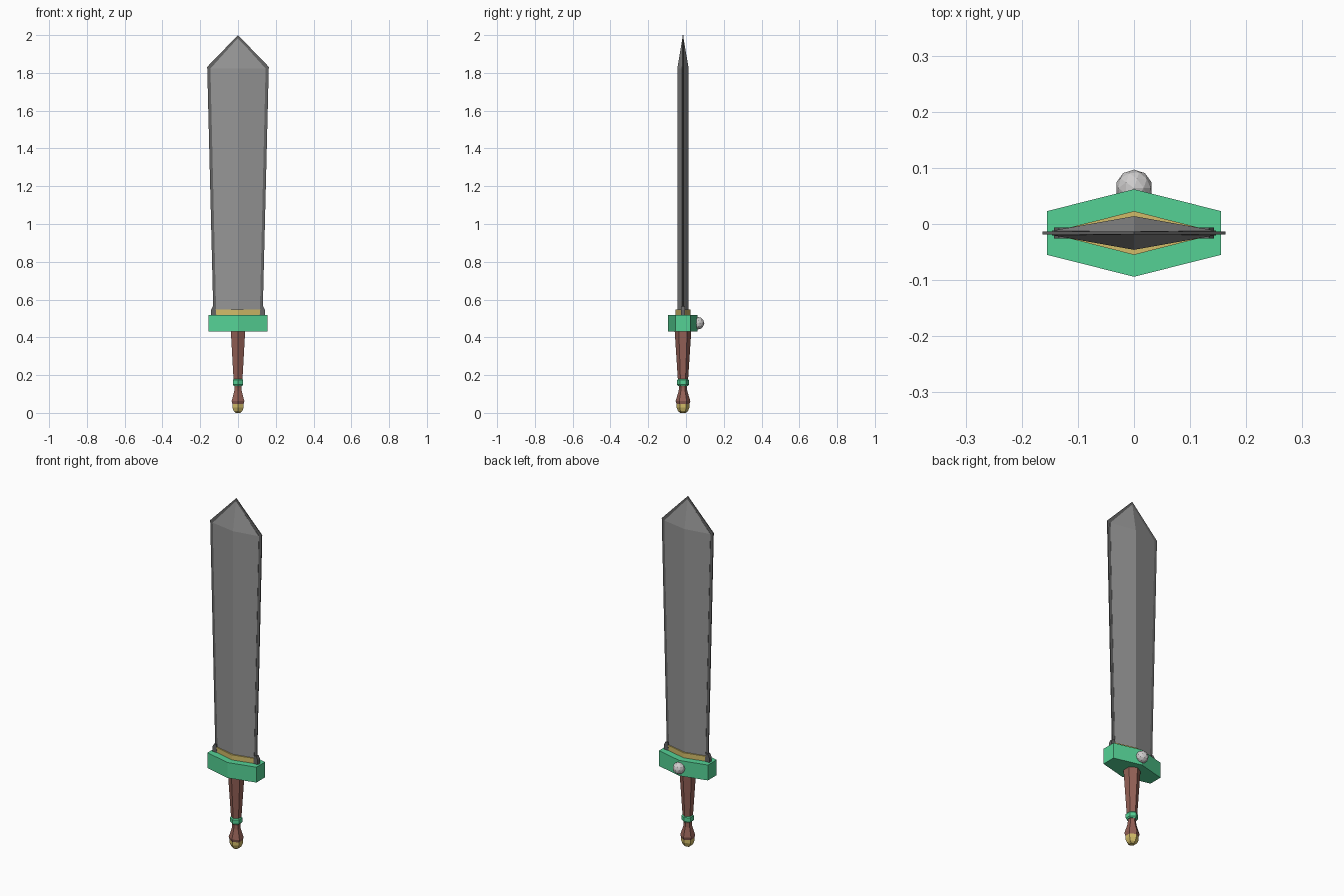
import bpy
import bmesh
import math
from mathutils import Matrix

cube = bpy.data.objects.get("Cube")
if cube:
    bpy.data.objects.remove(cube, do_unlink=True)

CY = -0.016  # depth of the sword's long axis


def material(name, color):
    mat = bpy.data.materials.new(name)
    mat.use_nodes = True
    rgba = (*color, 1)
    mat.diffuse_color = rgba
    mat.node_tree.nodes["Principled BSDF"].inputs["Base Color"].default_value = rgba
    return mat


STEEL = material("steel grey", (0.30, 0.30, 0.30))
EDGE = material("dark steel", (0.13, 0.13, 0.13))
GREEN = material("jade green", (0.09, 0.64, 0.30))
GOLD = material("gold", (0.64, 0.50, 0.14))
LEATHER = material("red brown leather", (0.30, 0.12, 0.095))
PEARL = material("pale stone", (0.62, 0.61, 0.61))


def finish(name, bm, mat, y=CY):
    bmesh.ops.remove_doubles(bm, verts=bm.verts, dist=0.00001)
    bmesh.ops.recalc_face_normals(bm, faces=bm.faces)
    mesh = bpy.data.meshes.new(name)
    bm.to_mesh(mesh)
    bm.free()
    mesh.materials.append(mat)
    obj = bpy.data.objects.new(name, mesh)
    obj.location.y = y
    bpy.context.collection.objects.link(obj)
    return obj


def loft(name, rings, mat):
    """Skin a stack of equally long closed rings and cap both ends."""
    bm = bmesh.new()
    loops = [[bm.verts.new(p) for p in ring] for ring in rings]
    n = len(loops[0])
    for low, high in zip(loops, loops[1:]):
        for i in range(n):
            j = (i + 1) % n
            bm.faces.new((low[i], low[j], high[j], high[i]))
    bm.faces.new(loops[0])
    bm.faces.new(loops[-1])
    return finish(name, bm, mat)


def lozenge(half_x, side_y, mid_y, z):
    """Six-point section: thick in the middle, thin at both sides."""
    return [(half_x, -side_y, z), (half_x, side_y, z), (0, mid_y, z),
            (-half_x, side_y, z), (-half_x, -side_y, z), (0, -mid_y, z)]


def turned(name, profile, mat):
    """Six-sided turned part from (radius, height) pairs."""
    rings = []
    for r, z in profile:
        angles = [math.radians(30 + 60 * i) for i in range(6)]
        rings.append([(r * math.cos(a), r * math.sin(a), z) for a in angles])
    return loft(name, rings, mat)


# Blade body with a central ridge that thins to the point
loft("blade_body", [lozenge(0.115, 0.004, 0.030, 0.50),
                    lozenge(0.146, 0.004, 0.030, 1.823),
                    lozenge(0.001, 0.002, 0.003, 1.984)], STEEL)

# Thin dark cutting edge around the body
outline = [(0.130, 0.50), (0.163, 1.832), (0, 2.0), (-0.163, 1.832), (-0.130, 0.50)]
loft("blade_edge", [[(x, y, z) for x, z in outline] for y in (-0.0025, 0.0025)], EDGE)

# Small shoulders at the foot of the cutting edge
for side, s in (("left", 1), ("right", -1)):
    foot = [(s * 0.114, 0.51), (s * 0.143, 0.51), (s * 0.143, 0.545),
            (s * 0.134, 0.563), (s * 0.120, 0.563)]
    loft(side + "_shoulder", [[(x, y, z) for x, z in foot] for y in (-0.010, 0.010)], EDGE)

# Collar and guard
loft("collar", [lozenge(0.130, 0.006, 0.039, z) for z in (0.50, 0.547)], GOLD)
loft("guard", [lozenge(0.155, 0.039, 0.078, z) for z in (0.43, 0.518)], GREEN)

# Faceted stone on the back of the guard
bm = bmesh.new()
bmesh.ops.create_icosphere(bm, subdivisions=2, radius=0.033,
                           matrix=Matrix.Translation((0, 0, 0.475)))
finish("guard_stone", bm, PEARL, 0.064)

# Handle, ring and pommel
turned("grip", [(0.026, 0.16), (0.030, 0.22), (0.044, 0.435)], LEATHER)
turned("grip_ring", [(0.026, 0.143), (0.032, 0.150), (0.032, 0.173), (0.026, 0.180)], GREEN)
turned("lower_grip", [(0.034, 0.046), (0.039, 0.062), (0.023, 0.115), (0.021, 0.135),
                      (0.025, 0.16)], LEATHER)
turned("pommel", [(0.014, 0.0), (0.026, 0.009), (0.034, 0.028), (0.034, 0.052)], GOLD)
